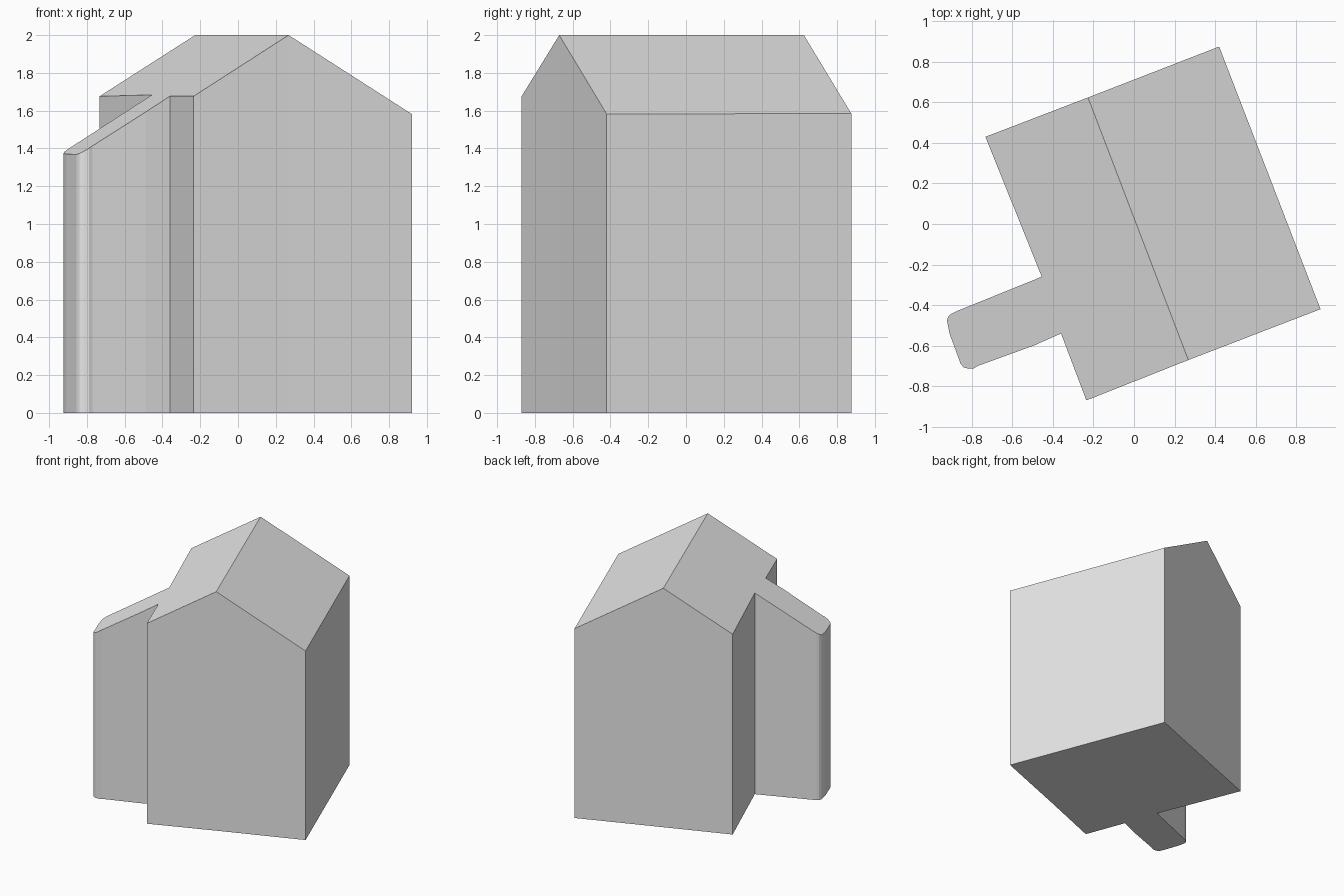
import bpy
import bmesh
from mathutils import Vector

if "Cube" in bpy.data.objects:
    bpy.data.objects.remove(bpy.data.objects["Cube"], do_unlink=True)

# Single plain grey
grey = bpy.data.materials.new("plain_grey")
grey.use_nodes = True
grey.diffuse_color = (0.8, 0.8, 0.8, 1)
grey.node_tree.nodes["Principled BSDF"].inputs["Base Color"].default_value = (0.8, 0.8, 0.8, 1)

# Plan outline, split along the ridge
ridge_back = (-0.227, 0.624)
ridge_front = (0.268, -0.671)
right_side = [(0.92, -0.42), (0.42, 0.875)]
wing = [(-0.36, -0.54), (-0.49, -0.598), (-0.77, -0.7), (-0.79, -0.712),
        (-0.815, -0.714), (-0.84, -0.707), (-0.855, -0.69), (-0.91, -0.54),
        (-0.923, -0.475), (-0.915, -0.455), (-0.9, -0.442), (-0.87, -0.428)]
left_side = [(-0.733, 0.43), (-0.455, -0.26)] + wing[::-1] + [(-0.235, -0.87)]
outline = [ridge_front] + right_side + [ridge_back] + left_side

ridge_top, pitch = 2.0, 0.598
start = Vector(ridge_front)
along = (Vector(ridge_back) - start).normalized()


def roof_height(p):
    """Roof falls evenly away from the ridge on both sides."""
    across = (Vector(p) - start).cross(along)
    return ridge_top - pitch * abs(across)


# Walls, floor and the two roof slopes
bm = bmesh.new()
floor = [bm.verts.new((*p, 0)) for p in outline]
top = [bm.verts.new((*p, roof_height(p))) for p in outline]
count = len(outline)
for i in range(count):
    j = (i + 1) % count
    bm.faces.new((floor[i], floor[j], top[j], top[i]))
bm.faces.new(floor[::-1])
back = outline.index(ridge_back)
bm.faces.new(top[:back + 1])
bm.faces.new(top[back:] + top[:1])
bmesh.ops.recalc_face_normals(bm, faces=bm.faces)

mesh = bpy.data.meshes.new("house_with_side_wing")
bm.to_mesh(mesh)
bm.free()
mesh.materials.append(grey)
house = bpy.data.objects.new("house_with_side_wing", mesh)
bpy.context.collection.objects.link(house)
